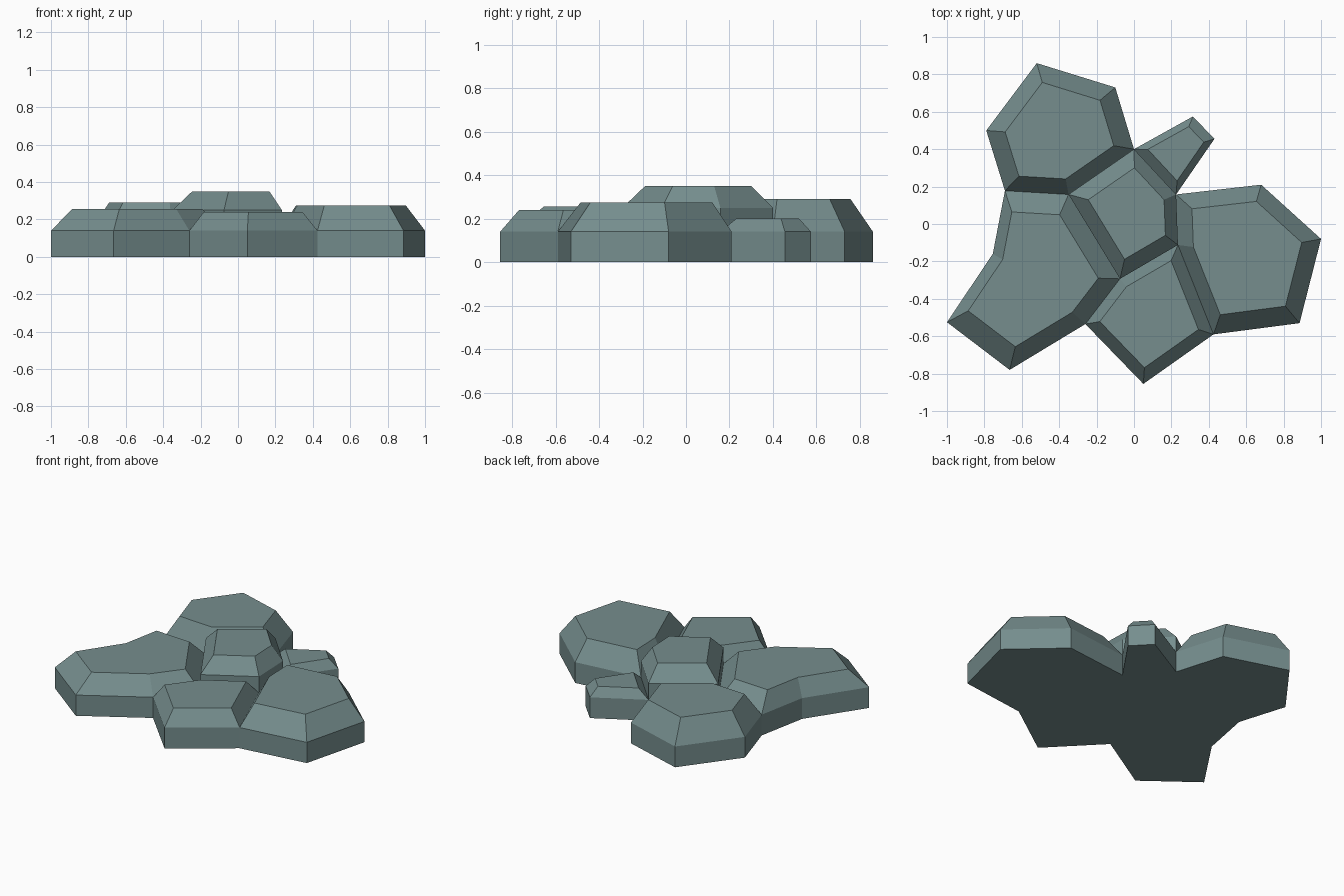
import bpy

if "Cube" in bpy.data.objects:
    bpy.data.objects.remove(bpy.data.objects["Cube"])

stone = bpy.data.materials.new("stone")
stone.diffuse_color = (0.18, 0.27, 0.27, 1)
stone.use_nodes = True
stone.node_tree.nodes["Principled BSDF"].inputs["Base Color"].default_value = stone.diffuse_color

# Corners where neighbouring stones meet
BACK, RIGHT_A, RIGHT_B = (0, 0.40), (0.225, 0.158), (0.235, -0.112)
FRONT, LEFT, OUTER_LEFT = (-0.075, -0.293), (-0.35, 0.158), (-0.69, 0.178)
FRONT_L, FRONT_R = (-0.26, -0.535), (0.425, -0.59)


def paving_stone(name, outline, wall, top, scale):
    """Straight-walled stone whose sloped rim shrinks to a flat top."""
    n = len(outline)
    cx = sum(p[0] for p in outline) / n
    cy = sum(p[1] for p in outline) / n
    verts = []
    for z, s in ((0, 1), (wall, 1), (top, scale)):
        verts += [(cx + (x - cx) * s, cy + (y - cy) * s, z) for x, y in outline]
    faces = [tuple(reversed(range(n))), tuple(range(2 * n, 3 * n))]
    for r in (0, n):
        for i in range(n):
            j = (i + 1) % n
            faces.append((r + i, r + j, r + n + j, r + n + i))
    mesh = bpy.data.meshes.new(name)
    mesh.from_pydata(verts, [], faces)
    mesh.materials.append(stone)
    obj = bpy.data.objects.new(name, mesh)
    bpy.context.collection.objects.link(obj)


# Outlines run counter-clockwise
paving_stone("centre_stone", [BACK, LEFT, FRONT, RIGHT_B, RIGHT_A], 0.25, 0.35, 0.705)
paving_stone("back_left_stone",
             [(-0.52, 0.86), (-0.79, 0.50), OUTER_LEFT, LEFT, BACK, (-0.10, 0.73)],
             0.14, 0.29, 0.735)
paving_stone("left_stone",
             [OUTER_LEFT, (-0.755, -0.16), (-1, -0.525), (-0.665, -0.78), FRONT_L, FRONT, LEFT],
             0.14, 0.255, 0.752)
paving_stone("front_stone", [RIGHT_B, FRONT, FRONT_L, (0.05, -0.855), FRONT_R],
             0.14, 0.24, 0.77)
paving_stone("right_stone",
             [RIGHT_A, RIGHT_B, FRONT_R, (0.885, -0.53), (1, -0.08), (0.68, 0.21)],
             0.14, 0.275, 0.757)
paving_stone("small_back_stone", [BACK, RIGHT_A, (0.43, 0.455), (0.315, 0.575)],
             0.14, 0.20, 0.695)
